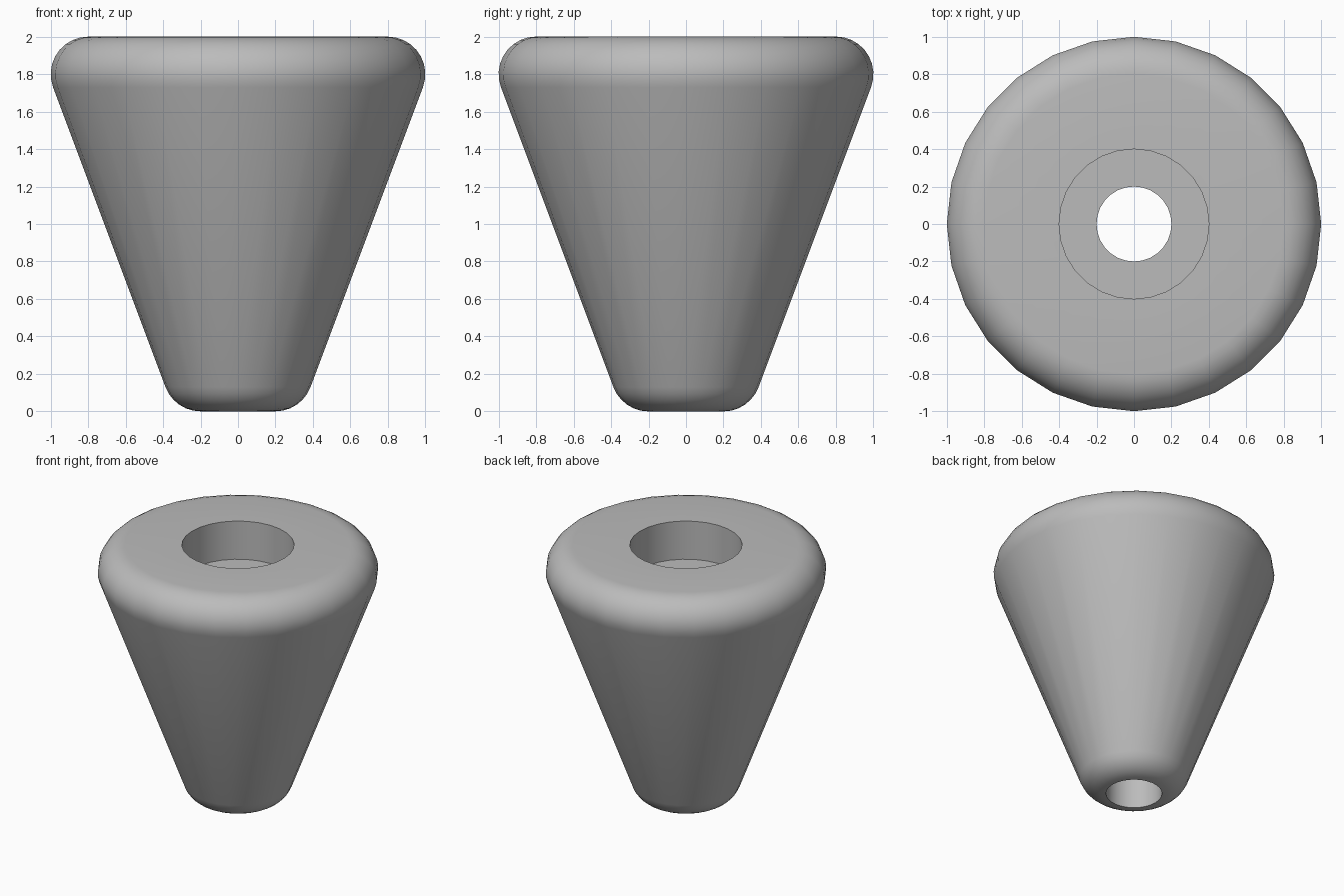
import bpy, bmesh, math
from mathutils import Matrix

if "Cube" in bpy.data.objects:
    bpy.data.objects.remove(bpy.data.objects["Cube"])

SIDES = 28
R = 0.2                        # edge rounding radius
TILT = math.atan2(0.6, 1.6)    # wall lean away from vertical


def arc(cx, cz, start, end, steps):
    """Points on a rounded edge, from the start to the end angle."""
    return [(cx + R * math.cos(a), cz + R * math.sin(a))
            for a in (start + (end - start) * i / steps for i in range(steps + 1))]


# Closed half section: rounded foot, sloping wall, rounded rim, counterbore, bore
profile = arc(0.2, 0.2, -math.pi / 2, -TILT, 6)
profile += arc(0.8, 1.8, -TILT, math.pi / 2, 9)
profile += [(0.4, 2.0), (0.4, 1.7), (0.2, 1.7)]

# Revolve the section around z
bm = bmesh.new()
rings = []
for s in range(SIDES):
    turn = Matrix.Rotation(2 * math.pi * s / SIDES, 4, 'Z')
    rings.append([bm.verts.new(turn @ Matrix.Translation((x, 0, z)).translation)
                  for x, z in profile])
n = len(profile)
for s in range(SIDES):
    a, b = rings[s], rings[(s + 1) % SIDES]
    for i in range(n):
        j = (i + 1) % n
        bm.faces.new((a[i], b[i], b[j], a[j]))
bmesh.ops.recalc_face_normals(bm, faces=bm.faces)

mesh = bpy.data.meshes.new("tapered_foot")
bm.to_mesh(mesh)
bm.free()
foot = bpy.data.objects.new("tapered_foot", mesh)
bpy.context.collection.objects.link(foot)

# Plain grey
grey = bpy.data.materials.new("grey")
grey.diffuse_color = (0.5, 0.5, 0.5, 1)
grey.use_nodes = True
grey.node_tree.nodes["Principled BSDF"].inputs["Base Color"].default_value = grey.diffuse_color
mesh.materials.append(grey)

# Smooth rounded surfaces, crisp bore edges
bpy.context.view_layer.objects.active = foot
foot.select_set(True)
bpy.ops.object.shade_smooth_by_angle(angle=math.radians(30))
